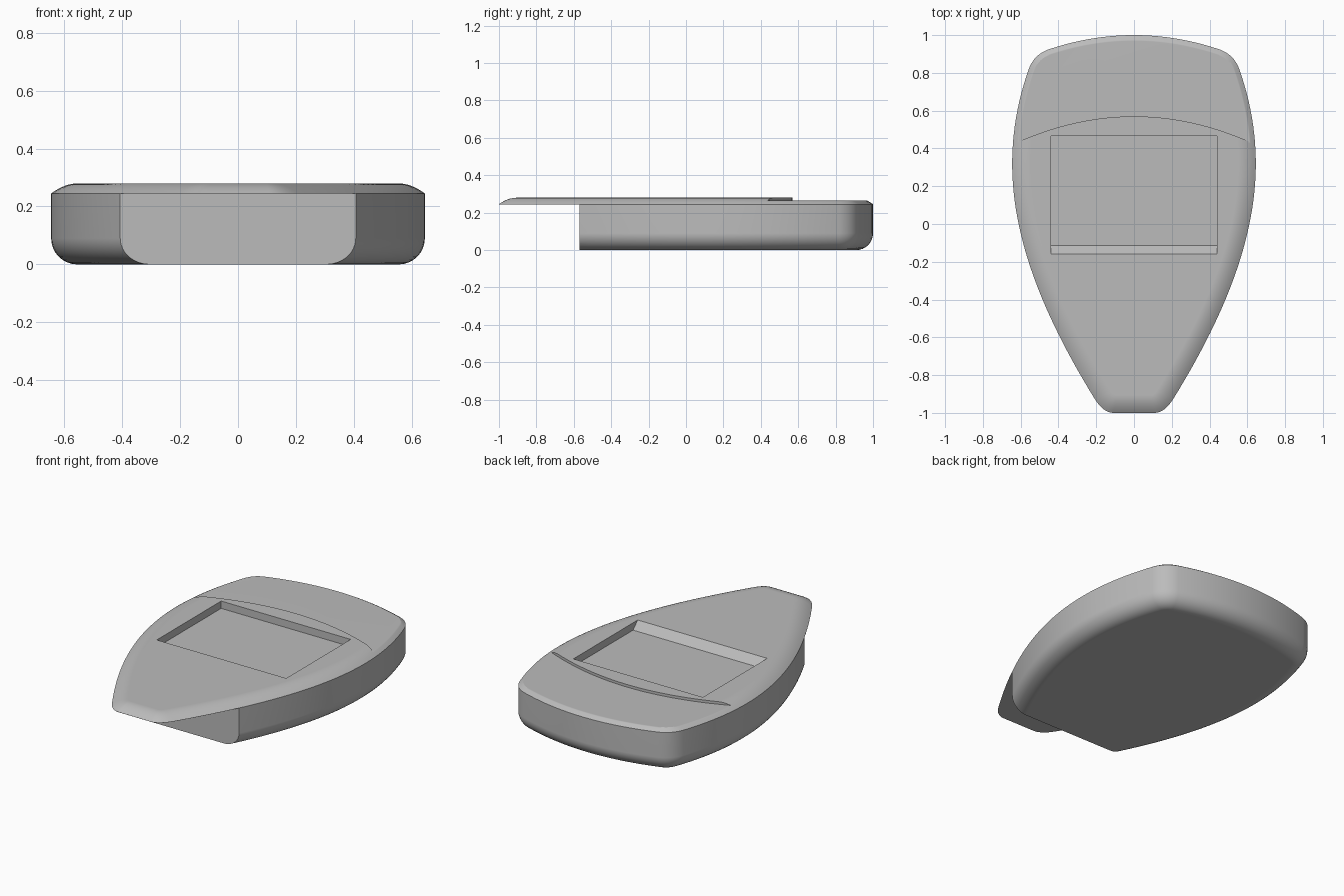
import bpy, bmesh, math

cube = bpy.data.objects.get("Cube")
if cube:
    bpy.data.objects.remove(cube, do_unlink=True)

DECK_Z, RIM_Z, REAR_Z = 0.28, 0.245, 0.264

grey = bpy.data.materials.new("plain grey")
grey.use_nodes = True
grey.diffuse_color = (0.5, 0.5, 0.5, 1)
grey.node_tree.nodes["Principled BSDF"].inputs["Base Color"].default_value = (0.5, 0.5, 0.5, 1)


def side(y, d):
    """Half width at y, inset by d."""
    t = y - 0.32
    a = 0.35 + 0.055 * min(t, 0)
    slope = 2 * a * t
    return 0.645 - a * t * t - d * math.sqrt(1 + slope * slope)


def back(x, d):
    return 1 - d - 0.37 * x * x


def bezier(a, b, c, n):
    pts = []
    for i in range(n + 1):
        t = i / n
        pts.append(tuple((1 - t) ** 2 * p + 2 * t * (1 - t) * q + t * t * r
                         for p, q, r in zip(a, b, c)))
    return pts


def outline(d):
    """Closed plan outline with rounded back and nose corners."""
    c = max(0.075 - 0.6 * d, 0.02)
    y = 0.9
    for _ in range(20):
        x = side(y, d)
        y = back(x, d)
    nose = -1 + d
    nx = side(nose, d)
    bx, top = x - c, y - c
    low = nose + c
    half = [(bx * i / 10, back(bx * i / 10, d)) for i in range(10)]
    half += bezier((bx, back(bx, d)), (x, y), (side(top, d), top), 8)
    for i in range(1, 40):
        v = top + (low - top) * i / 40
        half.append((side(v, d), v))
    half += bezier((side(low, d), low), (nx, nose), (nx - c * 0.7, nose), 8)
    half.append((0, nose))
    return half + [(-px, py) for px, py in reversed(half[1:-1])]


def make_object(name, bm):
    bmesh.ops.recalc_face_normals(bm, faces=bm.faces)
    mesh = bpy.data.meshes.new(name)
    bm.to_mesh(mesh)
    bm.free()
    mesh.materials.append(grey)
    obj = bpy.data.objects.new(name, mesh)
    bpy.context.collection.objects.link(obj)
    return obj


def loft(name, rings):
    bm = bmesh.new()
    loops = [[bm.verts.new(p) for p in ring] for ring in rings]
    for a, b in zip(loops, loops[1:]):
        for i in range(len(a)):
            j = (i + 1) % len(a)
            bm.faces.new((a[i], a[j], b[j], b[i]))
    bm.faces.new(loops[0][::-1])
    bm.faces.new(loops[-1])
    return make_object(name, bm)


# Casing: rounded bottom edge, straight wall, crowned deck edge
levels = []
for i in range(9):
    a = math.pi / 2 * i / 8
    levels.append((0.09 * (1 - math.sin(a)), 0.09 * (1 - math.cos(a))))
for i in range(9):
    t = 1 - i / 8
    levels.append((0.095 * (1 - t), DECK_Z - (DECK_Z - RIM_Z) * t * t))
casing = loft("casing", [[(x, y, z) for x, y in outline(d)] for d, z in levels])


def side_prism(name, profile, width):
    return loft(name, [[(s * width, y, z) for y, z in profile] for s in (-1, 1)])


# Cutters: space under the nose, display recess, lowered rear deck
under_nose = side_prism("under_nose_cutter",
                        [(-1.2, -0.2), (-0.57, -0.2), (-0.57, RIM_Z - 0.0005),
                         (-1.2, RIM_Z - 0.0005)], 1)
recess = side_prism("display_recess_cutter",
                    [(-0.18, 0.30), (-0.115, 0.235), (0.465, 0.235), (0.465, 0.30)], 0.44)
arc = [(i / 20, 0.57 - 0.36 * (i / 20) ** 2) for i in range(-16, 17)]
arc += [(0.8, 1.2), (-0.8, 1.2)]
rear_step = loft("rear_step_cutter", [[(x, y, z) for x, y in arc] for z in (REAR_Z, 0.4)])

bpy.ops.object.select_all(action='DESELECT')
bpy.context.view_layer.objects.active = casing
casing.select_set(True)
for cutter in (under_nose, recess, rear_step):
    cutter.hide_render = True
    mod = casing.modifiers.new(cutter.name, 'BOOLEAN')
    mod.operation = 'DIFFERENCE'
    mod.solver = 'EXACT'
    mod.object = cutter
    bpy.ops.object.modifier_apply(modifier=mod.name)
    bpy.data.objects.remove(cutter, do_unlink=True)

# Smooth shading with crisp cut edges
bpy.ops.object.shade_smooth_by_angle(angle=math.radians(28))
weighted = casing.modifiers.new("weighted normals", 'WEIGHTED_NORMAL')
weighted.keep_sharp = True
